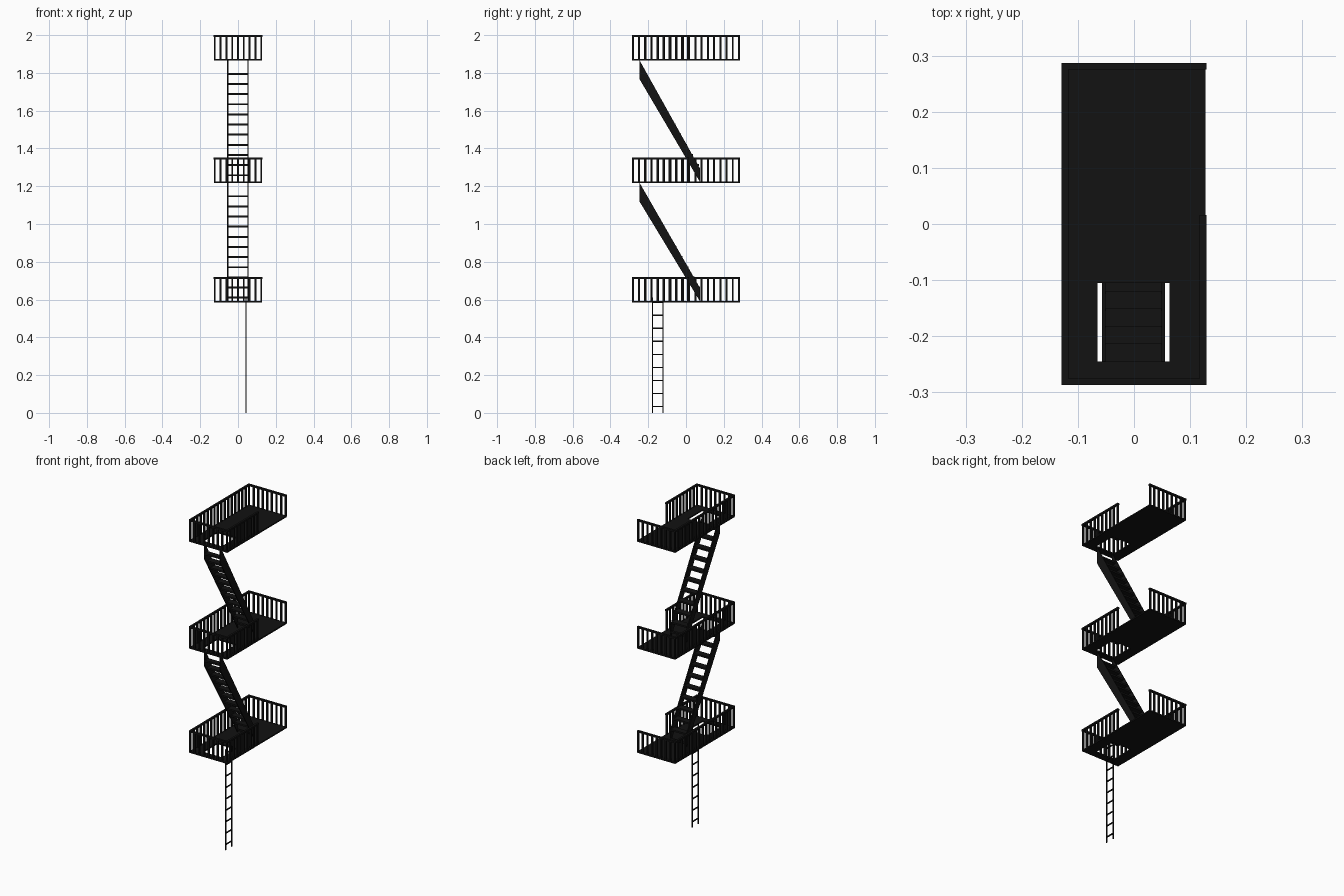
import bpy, bmesh
from mathutils import Matrix, Vector

if "Cube" in bpy.data.objects:
    bpy.data.objects.remove(bpy.data.objects["Cube"])

iron = bpy.data.materials.new("black_iron")
iron.diffuse_color = (0.006, 0.006, 0.006, 1)
iron.use_nodes = True
iron.node_tree.nodes["Principled BSDF"].inputs["Base Color"].default_value = iron.diffuse_color


def box(bm, x0, x1, y0, y1, z0, z1):
    m = Matrix.Translation(((x0 + x1) / 2, (y0 + y1) / 2, (z0 + z1) / 2))
    m = m @ Matrix.Diagonal((x1 - x0, y1 - y0, z1 - z0, 1))
    bmesh.ops.create_cube(bm, size=1, matrix=m)


def finish(bm, name):
    bmesh.ops.recalc_face_normals(bm, faces=bm.faces)
    me = bpy.data.meshes.new(name)
    bm.to_mesh(me)
    bm.free()
    me.materials.append(iron)
    ob = bpy.data.objects.new(name, me)
    bpy.context.collection.objects.link(ob)
    return ob


HX, HY = 0.127, 0.285          # platform half sizes
HOLE = (-0.065, 0.063, -0.245, -0.105)
RAIL_H = 0.135


def platform(z, name):
    # floor plate around the stair opening
    bm = bmesh.new()
    a, b, c, d = HOLE
    t = z + 0.008
    bx = [-HX, a, b, HX]
    by = [-HY, c, d, HY]
    grid = {(i, j): bm.verts.new((x, y, z)) for i, x in enumerate(bx) for j, y in enumerate(by)}
    for i in range(3):
        for j in range(3):
            if (i, j) != (1, 1):
                bm.faces.new([grid[i, j], grid[i + 1, j], grid[i + 1, j + 1], grid[i, j + 1]])
    ext = bmesh.ops.extrude_face_region(bm, geom=bm.faces[:], use_keep_orig=True)
    for v in ext["geom"]:
        if isinstance(v, bmesh.types.BMVert):
            v.co.z = t
    finish(bm, name + "_floor")


def railing(z, start, end, count, name):
    # handrail and evenly spaced balusters between two points
    bm = bmesh.new()
    s, e = Vector(start), Vector(end)
    lo = [min(s[k], e[k]) - 0.006 for k in (0, 1)]
    hi = [max(s[k], e[k]) + 0.006 for k in (0, 1)]
    box(bm, lo[0], hi[0], lo[1], hi[1], z + RAIL_H - 0.01, z + RAIL_H)
    for k in range(count):
        p = s.lerp(e, k / (count - 1))
        w = 0.0048
        box(bm, p.x - w, p.x + w, p.y - w, p.y + w, z + 0.002, z + RAIL_H - 0.005)
    finish(bm, name)


def stairs(z_low, z_top, name):
    y0, y1 = -0.245, 0.075
    drop = z_top - z_low
    # sloping side plates
    profile = [(y0, z_top), (y0, z_top - 0.1), (y1, z_low + 0.004), (y1, z_low + 0.075)]
    for side, x in (("left", -0.057), ("right", 0.049)):
        bm = bmesh.new()
        f = bm.faces.new([bm.verts.new((x, y, z)) for y, z in profile])
        ext = bmesh.ops.extrude_face_region(bm, geom=[f], use_keep_orig=True)
        vs = [g for g in ext["geom"] if isinstance(g, bmesh.types.BMVert)]
        bmesh.ops.translate(bm, verts=vs, vec=(0.006, 0, 0))
        finish(bm, f"{name}_{side}_stringer")
    # treads
    bm = bmesh.new()
    slope = (drop - 0.1) / (y1 - y0)
    for k in range(11):
        z = z_top - 0.07 - 0.0537 * k
        y = y0 + (z_top - 0.05 - z) / slope
        box(bm, -0.052, 0.05, max(y - 0.02, y0), min(y + 0.02, y1), z - 0.005, z + 0.005)
    finish(bm, name + "_treads")


levels = [("lower", 0.585), ("middle", 1.217), ("upper", 1.865)]
rx, ry = 0.123, 0.281
for name, z in levels:
    platform(z, name)
    railing(z, (-rx, -ry), (rx, -ry), 9, name + "_front_railing")
    railing(z, (-rx, ry), (rx, ry), 9, name + "_back_railing")
    railing(z, (-rx, -ry), (-rx, ry), 18, name + "_left_railing")
    # right railing stops halfway, leaving the entry open
    railing(z, (rx, -ry), (rx, 0.01), 10, name + "_right_railing")

for (na, za), (nb, zb) in zip(levels, levels[1:]):
    stairs(za, zb, f"{na}_stairs")

# drop ladder
bm = bmesh.new()
for y in (-0.178, -0.122):
    box(bm, 0.04, 0.046, y - 0.003, y + 0.003, 0, 0.61)
for k in range(9):
    z = 0.034 + 0.069 * k
    box(bm, 0.04, 0.046, -0.178, -0.122, z - 0.003, z + 0.003)
finish(bm, "drop_ladder")
